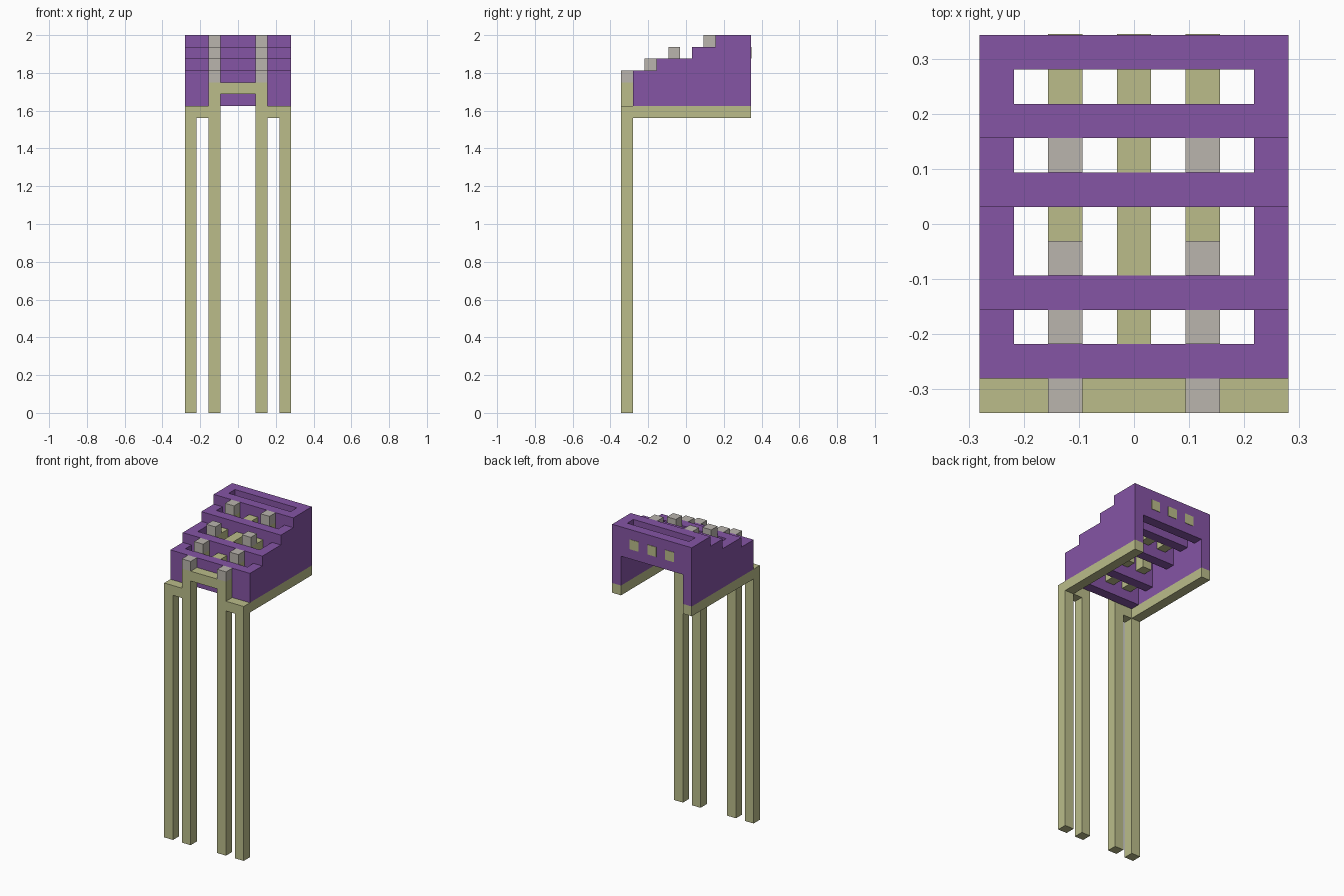
import bpy
import bmesh

U = 1 / 16  # size of one block

if "Cube" in bpy.data.objects:
    bpy.data.objects.remove(bpy.data.objects["Cube"])


def material(name, rgb):
    m = bpy.data.materials.new(name)
    m.use_nodes = True
    m.diffuse_color = (*rgb, 1)
    m.node_tree.nodes["Principled BSDF"].inputs["Base Color"].default_value = (*rgb, 1)
    return m


PURPLE = material("purple", (0.235, 0.089, 0.374))
OLIVE = material("olive", (0.495, 0.505, 0.255))
GREY = material("warm grey", (0.49, 0.46, 0.42))


def point(x, y, z):
    """Block units to metres: x from the middle, y from the front, z from the ground."""
    return (x * U, (y - 5.5) * U, z * U)


def finish(name, bm, mat):
    bmesh.ops.recalc_face_normals(bm, faces=bm.faces)
    me = bpy.data.meshes.new(name)
    bm.to_mesh(me)
    bm.free()
    me.materials.append(mat)
    ob = bpy.data.objects.new(name, me)
    bpy.context.collection.objects.link(ob)


def extrude_x(name, outline, x0, x1, mat):
    """Extrude a (y, z) outline from x0 to x1."""
    bm = bmesh.new()
    face = bm.faces.new([bm.verts.new(point(x0, y, z)) for y, z in outline])
    ext = bmesh.ops.extrude_face_region(bm, geom=[face])
    verts = [v for v in ext["geom"] if isinstance(v, bmesh.types.BMVert)]
    bmesh.ops.translate(bm, vec=((x1 - x0) * U, 0, 0), verts=verts)
    finish(name, bm, mat)


def box(name, x, y, z, mat):
    (y0, y1), (z0, z1) = y, z
    extrude_x(name, [(y0, z0), (y1, z0), (y1, z1), (y0, z1)], x[0], x[1], mat)


# Stepped outline of the side panels
steps = [(1, 26), (11, 26), (11, 32), (8, 32), (8, 31), (6, 31),
         (6, 30), (3, 30), (3, 29), (1, 29)]

for side, s in (("left", 1), ("right", -1)):
    def span(a, b):
        return sorted((s * a, s * b))

    # Legs, rails and side panels
    box(f"{side}_outer_leg", span(3.5, 4.5), (0, 1), (0, 26), OLIVE)
    box(f"{side}_inner_leg", span(1.5, 2.5), (0, 1), (0, 28), OLIVE)
    box(f"{side}_leg_link", span(2.5, 3.5), (0, 1), (25, 26), OLIVE)
    box(f"{side}_rail", span(3.5, 4.5), (1, 11), (25, 26), OLIVE)
    extrude_x(f"{side}_panel", steps, *span(3.5, 4.5), PURPLE)

    # Grey pegs standing on the strands
    for i, (y, z) in enumerate([(0, 28), (2, 29), (4, 30), (7, 31)]):
        box(f"{side}_peg_{i + 1}", span(1.5, 2.5), (y, y + 1), (z, z + 1), GREY)

# Cross bar between the inner legs
box("front_cross_bar", (-1.5, 1.5), (0, 1), (27, 28), OLIVE)

# Purple slats, each three blocks tall
for i, (y, top) in enumerate([(1, 29), (3, 30), (6, 31), (8, 32), (10, 32)]):
    box(f"slat_{i + 1}", (-3.5, 3.5), (y, y + 1), (top - 3, top), PURPLE)

# Strands climbing through the slats, just showing at the back
climb = [(1, 27), (3, 27), (3, 28), (5, 28), (5, 29), (8, 29), (8, 30),
         (11.04, 30), (11.04, 31), (7, 31), (7, 30), (4, 30), (4, 29),
         (2, 29), (2, 28), (1, 28)]
for name, x in (("left", 2), ("middle", 0), ("right", -2)):
    extrude_x(f"{name}_strand", climb, x - 0.5, x + 0.5, OLIVE)
